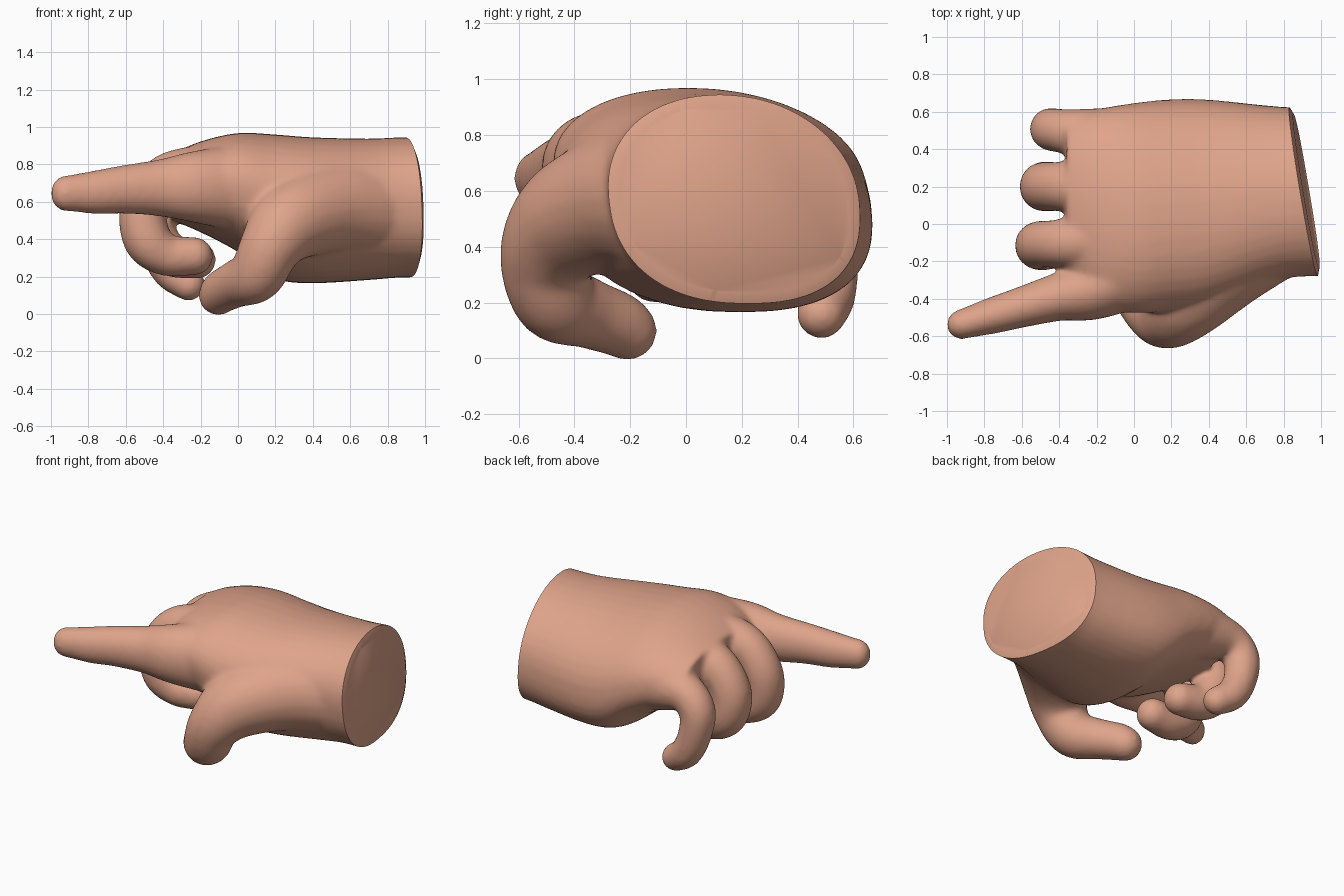
import bpy
import bmesh
from math import sin, cos, tau, copysign
from mathutils import Vector, Matrix

cube = bpy.data.objects.get("Cube")
if cube:
    bpy.data.objects.remove(cube, do_unlink=True)

SEGMENTS = 40

skin = bpy.data.materials.new("skin")
skin.use_nodes = True
skin.diffuse_color = (0.74, 0.37, 0.255, 1)
skin.node_tree.nodes["Principled BSDF"].inputs["Base Color"].default_value = (0.74, 0.37, 0.255, 1)


def smooth_path(points, steps):
    """Catmull-Rom interpolation through points of any dimension."""
    pts = [Vector(p) for p in points]
    pts = [pts[0] * 2 - pts[1]] + pts + [pts[-1] * 2 - pts[-2]]
    result = []
    for a, b, c, d in zip(pts, pts[1:], pts[2:], pts[3:]):
        for i in range(steps):
            t = i / steps
            result.append(0.5 * (2 * b + (c - a) * t + (2 * a - 5 * b + 4 * c - d) * t * t
                                 + (3 * b - a - 3 * c + d) * t ** 3))
    return result + [pts[-2]]


def add_palm(bm, sections):
    """Loft oval rings along x; each section is (x, y, z, half width, half height, lean)."""
    rings = []
    centres = smooth_path([s[:3] for s in sections], 4)
    shapes = smooth_path([s[3:] for s in sections], 4)
    for c, (width, height, lean) in zip(centres, shapes):
        ring = []
        for i in range(SEGMENTS):
            a = tau * i / SEGMENTS
            power = 0.95 if sin(a) > 0 else 0.84   # the underside is squarer
            y = copysign(abs(cos(a)) ** power, cos(a)) * width - lean * sin(a)
            z = copysign(abs(sin(a)) ** power, sin(a)) * height
            ring.append(bm.verts.new((c[0], c[1] + y, c[2] + z)))
        rings.append(ring)
    for a, b in zip(rings, rings[1:]):
        for i in range(SEGMENTS):
            j = (i + 1) % SEGMENTS
            bm.faces.new((a[i], a[j], b[j], b[i]))
    bm.faces.new(rings[0])
    bm.faces.new(rings[-1])


def add_finger(bm, joints, height=1.0):
    """Sweep a ball along the joints; each joint is (x, y, z, radius)."""
    for x, y, z, r in smooth_path(joints, 7):
        place = Matrix.Translation((x, y, z)) @ Matrix.Diagonal((r, r, r * height, 1))
        bmesh.ops.create_icosphere(bm, subdivisions=3, radius=1, matrix=place)


bm = bmesh.new()

# Palm and wrist
add_palm(bm, [
    (1.15, 0.17, 0.57, 0.45, 0.375, 0.05),
    (0.87, 0.17, 0.57, 0.45, 0.375, 0.05),
    (0.70, 0.155, 0.56, 0.475, 0.378, 0.06),
    (0.40, 0.115, 0.555, 0.543, 0.39, 0.08),
    (0.20, 0.10, 0.575, 0.56, 0.385, 0.08),
    (0.00, 0.085, 0.65, 0.555, 0.318, 0.08),
    (-0.20, 0.085, 0.68, 0.525, 0.243, 0.05),
    (-0.36, 0.14, 0.68, 0.42, 0.175, 0.03)])

# Pointing index finger
add_finger(bm, [(0.1, -0.2, 0.67, 0.21), (-0.2, -0.345, 0.68, 0.165), (-0.4, -0.39, 0.675, 0.13),
                (-0.6, -0.445, 0.667, 0.11), (-0.75, -0.488, 0.652, 0.099),
                (-0.87, -0.522, 0.647, 0.085), (-0.922, -0.537, 0.645, 0.08)], 1.2)

# Curled middle, ring and little fingers
add_finger(bm, [(-0.1, -0.07, 0.73, 0.19), (-0.37, -0.1, 0.73, 0.133), (-0.5, -0.11, 0.575, 0.128),
                (-0.485, -0.12, 0.4, 0.13), (-0.38, -0.11, 0.315, 0.113), (-0.235, -0.1, 0.31, 0.103)])
add_finger(bm, [(-0.1, 0.2, 0.72, 0.19), (-0.36, 0.2, 0.7, 0.138), (-0.475, 0.2, 0.55, 0.133),
                (-0.45, 0.2, 0.4, 0.135), (-0.36, 0.19, 0.315, 0.115), (-0.22, 0.18, 0.29, 0.103)])
add_finger(bm, [(-0.1, 0.44, 0.62, 0.185), (-0.34, 0.49, 0.62, 0.125), (-0.44, 0.505, 0.52, 0.115),
                (-0.425, 0.515, 0.36, 0.105), (-0.36, 0.51, 0.23, 0.1), (-0.265, 0.485, 0.16, 0.09)])

# Thumb with a broad base that flows into the wrist
add_finger(bm, [(0.75, 0.0, 0.57, 0.29), (0.5, -0.2, 0.57, 0.255), (0.29, -0.4, 0.5, 0.215),
                (0.18, -0.5, 0.37, 0.168), (0.1, -0.47, 0.215, 0.15), (0.0, -0.36, 0.165, 0.128),
                (-0.08, -0.25, 0.125, 0.117), (-0.105, -0.21, 0.1, 0.107)])

bmesh.ops.recalc_face_normals(bm, faces=bm.faces)
mesh = bpy.data.meshes.new("pointing_hand")
bm.to_mesh(mesh)
bm.free()
hand = bpy.data.objects.new("pointing_hand", mesh)
bpy.context.collection.objects.link(hand)
bpy.ops.object.select_all(action='DESELECT')
bpy.context.view_layer.objects.active = hand
hand.select_set(True)

# Fuse the parts into one soft skin
fuse = hand.modifiers.new("fuse", 'REMESH')
fuse.mode = 'VOXEL'
fuse.voxel_size = 0.015
soften = hand.modifiers.new("soften", 'SMOOTH')
soften.factor = 0.5
soften.iterations = 14
for name in ("fuse", "soften"):
    bpy.ops.object.modifier_apply(modifier=name)

# Slanted cut at the wrist, with a slightly raised end face
bm = bmesh.new()
bm.from_mesh(mesh)
cut = bmesh.ops.bisect_plane(bm, geom=bm.verts[:] + bm.edges[:] + bm.faces[:],
                             plane_co=(0.936, 0, 0.57), plane_no=(1, 0.172, 0.05), clear_outer=True)
rim = [e for e in cut["geom_cut"] if isinstance(e, bmesh.types.BMEdge)]
cap = bmesh.ops.contextual_create(bm, geom=rim)["faces"]
bmesh.ops.recalc_face_normals(bm, faces=bm.faces)
bmesh.ops.inset_region(bm, faces=cap, thickness=0.04, depth=0.015)
bm.to_mesh(mesh)
bm.free()

mesh.materials.clear()
mesh.materials.append(skin)
bpy.ops.object.shade_smooth_by_angle(angle=0.9)
